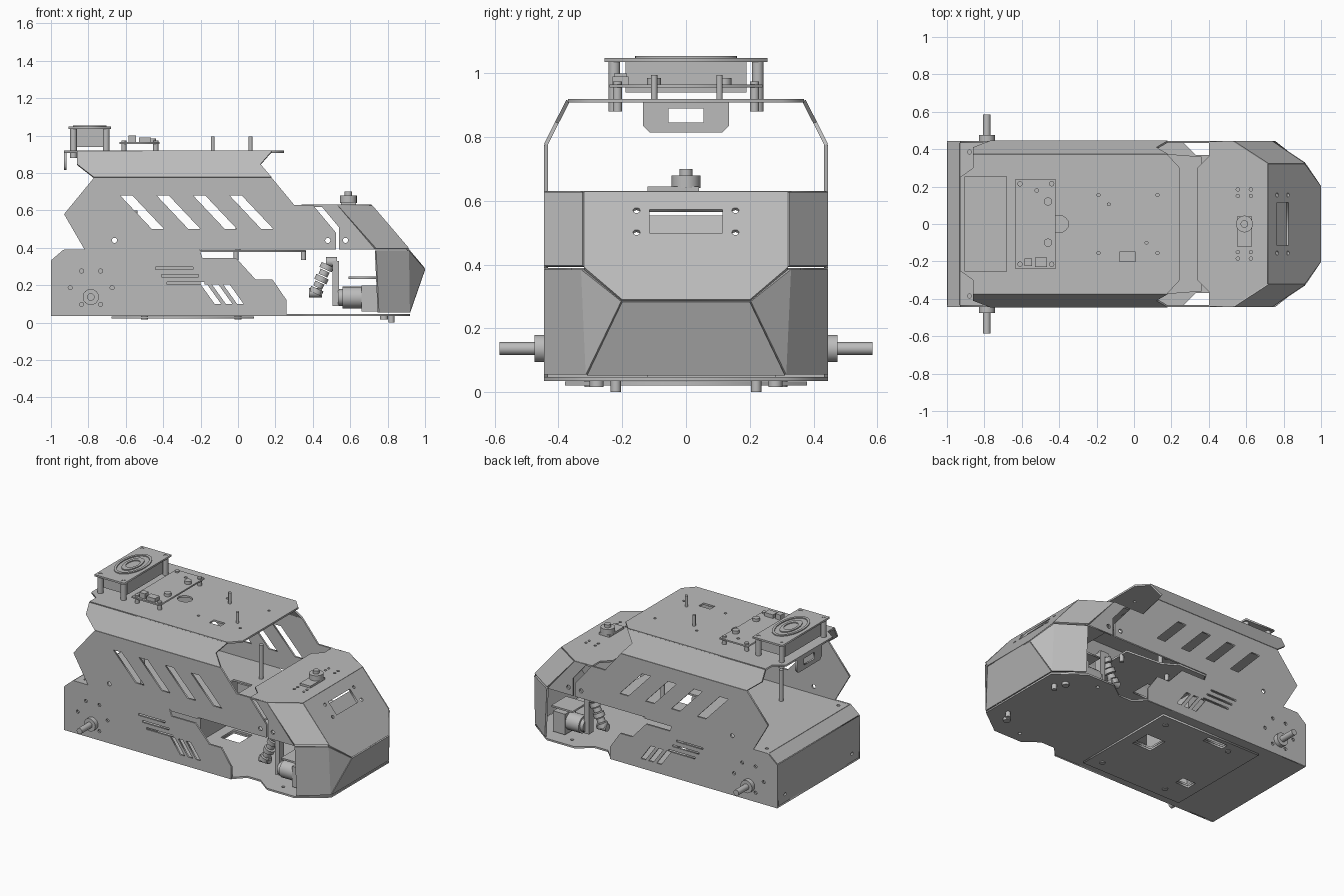
import bpy, bmesh, math
from mathutils import Vector, Matrix

if "Cube" in bpy.data.objects:
    bpy.data.objects.remove(bpy.data.objects["Cube"])

grey = bpy.data.materials.new("plain_grey")
grey.use_nodes = True
grey.diffuse_color = (0.5, 0.5, 0.5, 1)
grey.node_tree.nodes["Principled BSDF"].inputs["Base Color"].default_value = (0.5, 0.5, 0.5, 1)
X, Y, Z = Vector((1, 0, 0)), Vector((0, 1, 0)), Vector((0, 0, 1))
T = 0.012
SIDES = (("left", 1), ("right", -1))


def add(name, mesh):
    ob = bpy.data.objects.new(name, mesh)
    bpy.context.scene.collection.objects.link(ob)
    mesh.materials.clear()
    mesh.materials.append(grey)
    return ob


def plate(name, outline, holes=(), u=X, v=Y, at=(0, 0, 0), t=T):
    """Flat sheet with cut-outs, drawn in the u-v plane."""
    cu = bpy.data.curves.new(name, "CURVE")
    cu.dimensions, cu.fill_mode, cu.extrude = "2D", "BOTH", t / 2
    for loop in [outline, *holes]:
        sp = cu.splines.new("POLY")
        sp.points.add(len(loop) - 1)
        for p, c in zip(sp.points, loop):
            p.co = (c[0], c[1], 0, 1)
        sp.use_cyclic_u = True
    tmp = bpy.data.objects.new(name + "_sketch", cu)
    bpy.context.scene.collection.objects.link(tmp)
    dg = bpy.context.evaluated_depsgraph_get()
    me = bpy.data.meshes.new_from_object(tmp.evaluated_get(dg))
    bpy.data.objects.remove(tmp)
    me.name = name
    frame = Matrix((u, v, u.cross(v))).transposed().to_4x4()
    me.transform(Matrix.Translation(at) @ frame)
    return add(name, me)


def sheet(name, pts, faces):
    bm = bmesh.new()
    vs = [bm.verts.new(p) for p in pts]
    for f in faces:
        bm.faces.new([vs[i] for i in f])
    bmesh.ops.recalc_face_normals(bm, faces=bm.faces)
    me = bpy.data.meshes.new(name)
    bm.to_mesh(me)
    bm.free()
    mod = add(name, me).modifiers.new("thickness", "SOLIDIFY")
    mod.thickness, mod.offset = T, 0


def box(name, lo, hi):
    lo, hi = Vector(lo), Vector(hi)
    bm = bmesh.new()
    bmesh.ops.create_cube(bm, size=1, matrix=Matrix.Translation((lo + hi) / 2) @ Matrix.Diagonal((hi - lo).to_4d()))
    me = bpy.data.meshes.new(name)
    bm.to_mesh(me)
    bm.free()
    return add(name, me)


def rod(name, a, b, r, n=20):
    a, b = Vector(a), Vector(b)
    bm = bmesh.new()
    turn = (b - a).to_track_quat("Z", "Y").to_matrix().to_4x4()
    bmesh.ops.create_cone(bm, cap_ends=True, segments=n, radius1=r, radius2=r, depth=(b - a).length,
                          matrix=Matrix.Translation((a + b) / 2) @ turn)
    for f in bm.faces:
        f.smooth = len(f.verts) == 4 and n > 6
    me = bpy.data.meshes.new(name)
    bm.to_mesh(me)
    bm.free()
    return add(name, me)


def ring(x, y, r=0.011, ry=None, n=16):
    return [(x + r * math.cos(k * math.tau / n), y + (ry or r) * math.sin(k * math.tau / n)) for k in range(n)]


def rect(x0, y0, x1, y1):
    return [(x0, y0), (x1, y0), (x1, y1), (x0, y1)]


def slant(x, top, bottom, w, run):
    return [(x, top), (x + w, top), (x + w + run, bottom), (x + run, bottom)]


def sym(half):
    """Close an outline by reflecting it in its second coordinate."""
    return half + [(x, -y) for x, y in reversed(half)]


# Floor, hatch and box-shaped rear chassis
hatch_holes = [rect(-0.13, 0, 0.01, 0.14), rect(-0.45, 0.3, -0.3, 0.35), rect(-0.6, -0.2, -0.5, -0.13)]
plate("floor", sym([(-1, 0.44), (0.26, 0.44), (0.33, 0.37), (0.43, 0.37), (0.53, 0.445), (0.74, 0.445), (0.92, 0.31)]),
      hatch_holes + [ring(0.6, y) for y in (-0.37, 0.37)], at=(0, 0, 0.041))
plate("floor_hatch", rect(-0.675, -0.38, 0.085, 0.38), hatch_holes, at=(0, 0, 0.027))
plate("back_wall", rect(-0.44, 0.04, 0.44, 0.33), [ring(y, 0.1) for y in (-0.36, 0.36)], u=Y, v=Z, at=(-0.994, 0, 0))
sheet("back_bevel", [(-0.994, -0.44, 0.33), (-0.994, 0.44, 0.33), (-0.93, 0.44, 0.385), (-0.93, -0.44, 0.385)], [(0, 1, 2, 3)])
plate("deck", sym([(-0.93, 0.44), (0, 0.44), (0.1, 0.38), (0.36, 0.36)]),
      [ring(-0.88, y) for y in (-0.385, 0.385)] + [rect(-0.13, 0, 0.01, 0.14)], at=(0, 0, 0.383))

chassis_side = [(-1, 0.035), (-1, 0.33), (-0.93, 0.39), (-0.205, 0.39), (-0.19, 0.345), (-0.01, 0.345),
                (0.095, 0.23), (0.185, 0.23), (0.26, 0.12), (0.26, 0.035)]
chassis_cuts = [rect(-0.44 + 0.03 * k, 0.285 - 0.04 * k, -0.24 + 0.03 * k, 0.298 - 0.04 * k) for k in range(3)]
chassis_cuts += [slant(-0.2 + 0.06 * k, 0.205, 0.1, 0.035, 0.075) for k in range(3)]
chassis_cuts += [ring(-0.785 + 0.112 * math.cos(a), 0.187 + 0.1 * math.sin(a))
                 for a in (0, math.pi, 1.1, 2.04, -1.1, -2.04)]

# Upper shell side, with a row of slanted vents
shell_side = [(-0.82, 0.39), (-0.93, 0.58), (-0.77, 0.775), (0.18, 0.775), (0.30, 0.63), (0.40, 0.63),
              (0.525, 0.48), (0.525, 0.39)]
vents = [slant(-0.63 + 0.195 * k, 0.68, 0.5, 0.065, 0.17) for k in range(4)]
hood_side = [(0.44, 0.63), (0.54, 0.51), (0.54, 0.39), (0.735, 0.39), (0.53, 0.63)]

for side, s in SIDES:
    y = 0.439 * s
    plate(side + "_chassis_wall", chassis_side, chassis_cuts, v=Z, at=(0, y, 0))
    plate(side + "_shell_wall", shell_side, vents + [ring(-0.66, 0.44, 0.014), ring(0.48, 0.44, 0.014)],
          v=Z, at=(0, y, 0))
    plate(side + "_hood_wall", hood_side, [ring(0.575, 0.44, 0.014)], v=Z, at=(0, y, 0))
    bend = [(-0.77, 0.44, 0.775), (-0.86, 0.405, 0.845), (-0.86, 0.37, 0.914), (0.18, 0.37, 0.914),
            (0.12, 0.405, 0.845), (0.18, 0.44, 0.775)]
    sheet(side + "_shell_bend", [(a, b * s, c) for a, b, c in bend], [range(6)])

    # Bevelled hood corner and nose cheek
    corner = [(0.53, 0.44, 0.625), (0.715, 0.32, 0.625), (0.912, 0.32, 0.395), (0.735, 0.44, 0.395)]
    sheet(side + "_hood_corner", [(a, b * s, c) for a, b, c in corner], [(0, 1, 2, 3)])
    cheek = [(0.735, 0.44, 0.385), (0.91, 0.325, 0.385), (0.915, 0.31, 0.055), (0.75, 0.44, 0.055), (0.995, 0.2, 0.285)]
    sheet(side + "_nose_cheek", [(a, b * s, c) for a, b, c in cheek], [(0, 1, 2, 3), (1, 4, 2)])

    # Wheel axle and motor
    rod(side + "_axle_boss", (-0.787, 0.43 * s, 0.137), (-0.787, 0.475 * s, 0.137), 0.043, 24)
    rod(side + "_axle", (-0.787, 0.4 * s, 0.137), (-0.787, 0.585 * s, 0.137), 0.02)
    box(side + "_motor", (-0.93, s * 0.34 - 0.08, 0.06), (-0.64, s * 0.34 + 0.08, 0.3))

    # Front actuator with jointed arm
    yc = 0.3 * s
    box(side + "_actuator", (0.66, yc - 0.06, 0.06), (0.75, yc + 0.06, 0.2))
    plate(side + "_actuator_bracket", rect(0.59, yc - 0.08, 0.75, yc + 0.08), at=(0, 0, 0.24))
    rod(side + "_actuator_drum", (0.56, yc, 0.135), (0.66, yc, 0.135), 0.058)
    rod(side + "_drum_cap", (0.535, yc, 0.135), (0.56, yc, 0.135), 0.045)
    box(side + "_arm_upright", (0.505, yc - 0.025, 0.09), (0.54, yc + 0.025, 0.33))
    rod(side + "_arm_elbow", (0.47, yc, 0.325), (0.53, yc, 0.325), 0.025)
    for k in range(5):
        a = Vector((0.48 - 0.014 * k, yc, 0.31 - 0.032 * k))
        rod(f"{side}_arm_link_{k + 1}", a, a - Vector((0.012, 0, 0.026)), 0.036 - 0.01 * (k % 2))
    rod(side + "_arm_tip", (0.38, yc, 0.16), (0.45, yc, 0.16), 0.025)
    for i, (x, y, r) in enumerate(((0.82, 0.22, 0.016), (0.78, 0.28, 0.022), (-0.5, 0.3, 0.018), (0, 0.3, 0.018))):
        rod(f"{side}_floor_screw_{i + 1}", (x, y * s, 0 if i == 0 else 0.016), (x, y * s, 0.04), r)

# Shell roof, rear tab
roof_holes = [ring(x, y, 0.009) for x in (-0.19, 0.125) for y in (-0.155, 0.155)]
roof_holes += [rect(-0.077, -0.2, 0.008, -0.15), ring(-0.4, 0, 0.05, 0.045)]
plate("shell_roof", sym([(-0.93, 0.25), (-0.86, 0.3), (-0.86, 0.37), (0.18, 0.37), (0.245, 0.3)]), roof_holes, at=(0, 0, 0.914))
plate("rear_tab", [(-0.135, 0.91), (-0.135, 0.835), (-0.115, 0.815), (0.115, 0.815), (0.135, 0.835), (0.135, 0.91)],
      [rect(-0.055, 0.845, 0.055, 0.89)], u=Y, v=Z, at=(-0.924, 0, 0))

# Hood top, sloping front with display window, nose front
plate("hood_top", sym([(0.34, 0.3), (0.4, 0.36), (0.4, 0.44), (0.53, 0.44), (0.715, 0.32)]),
      [ring(x, y, 0.009) for x in (0.555, 0.625) for y in (-0.185, -0.15, 0.15, 0.185)], at=(0, 0, 0.625))
down = Vector((0.285, 0, -0.34)).normalized()
slope = [(-0.32, 0), (0.32, 0), (0.32, 0.31), (0.2, 0.443), (-0.2, 0.443), (-0.32, 0.31)]
bolts = [ring(y, v) for y in (-0.155, 0.155) for v in (0.078, 0.168)]
plate("hood_front", slope, [rect(-0.115, 0.075, 0.115, 0.17)] + bolts, u=Y, v=down, at=(0.711, 0, 0.626))
plate("display", rect(-0.14, 0.085, 0.14, 0.2), u=Y, v=down, at=(0.70, 0, 0.617), t=0.009)
sheet("nose_front", [(0.995, -0.2, 0.285), (0.995, 0.2, 0.285), (0.915, 0.31, 0.055), (0.915, -0.31, 0.055)], [(0, 1, 2, 3)])

# Rotary knob on the hood
box("knob_board", (0.55, -0.12, 0.63), (0.63, 0.04, 0.645))
rod("knob_base", (0.59, 0, 0.64), (0.59, 0, 0.68), 0.045)
rod("knob_stem", (0.59, 0, 0.68), (0.59, 0, 0.70), 0.02)

# Speaker
corners = [ring(x, y, 0.012) for x in (-0.88, -0.705) for y in (-0.225, 0.225)]
plate("speaker_flange", rect(-0.905, -0.255, -0.68, 0.255), corners, at=(0, 0, 1.042))
box("speaker_body", (-0.885, -0.19, 0.94), (-0.70, 0.19, 1.04))
plate("speaker_surround", ring(-0.792, 0, 0.09, 0.16, 40), [ring(-0.792, 0, 0.075, 0.14, 40)], at=(0, 0, 1.05), t=0.009)
plate("speaker_cone", ring(-0.792, 0, 0.05, 0.1, 32), [ring(-0.792, 0, 0.035, 0.06, 32)], at=(0, 0, 1.05), t=0.009)
for i, x in enumerate((-0.88, -0.705)):
    for side, s in SIDES:
        rod(f"speaker_post_{side}_{i + 1}", (x, 0.225 * s, 0.88), (x, 0.225 * s, 1.045), 0.018)

# Circuit board with sockets and standoffs
plate("circuit_board", rect(-0.634, -0.24, -0.42, 0.24), [ring(-0.52, 0.18, 0.01)], at=(0, 0, 0.96), t=0.01)
for i, x in enumerate((-0.61, -0.44)):
    for side, s in SIDES:
        rod(f"board_post_{side}_{i + 1}", (x, 0.215 * s, 0.88), (x, 0.215 * s, 0.975), 0.014)
box("board_socket", (-0.53, -0.23, 0.96), (-0.465, -0.18, 0.99))
box("board_connector", (-0.585, -0.225, 0.96), (-0.545, -0.185, 1.0))
for i, y in enumerate((0.12, -0.1)):
    rod(f"board_button_{i + 1}", (-0.46, y, 0.96), (-0.46, y, 0.985), 0.022)

# Free-standing posts, battery
rod("roof_post_rear", (-0.135, 0.105, 0.91), (-0.135, 0.105, 0.995), 0.01)
rod("roof_post_front", (0.067, -0.1, 0.91), (0.067, -0.1, 0.995), 0.01)
rod("deck_post_rear", (-0.55, -0.24, 0.38), (-0.55, -0.24, 0.6), 0.014)
rod("deck_post_front", (0, 0.25, 0.38), (0, 0.25, 0.62), 0.014)
for i, x in enumerate((-0.01, 0.35)):
    for side, s in SIDES:
        rod(f"deck_foot_{side}_{i + 1}", (x, 0.3 * s, 0.335), (x, 0.3 * s, 0.385), 0.013)
box("battery", (-0.5, -0.12, 0.047), (-0.2, 0.28, 0.32))
